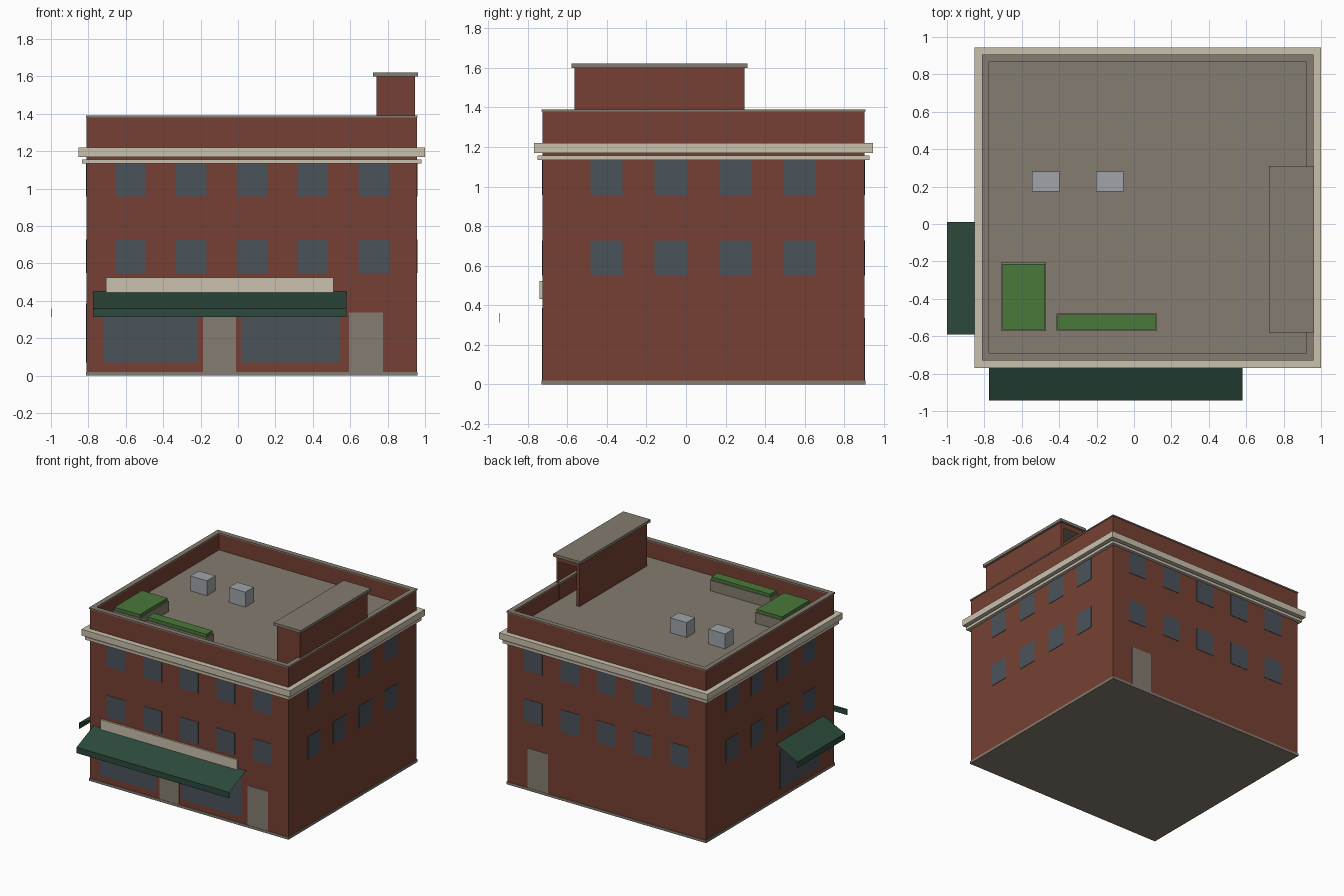
import bpy
import bmesh

cube = bpy.data.objects.get("Cube")
if cube:
    bpy.data.objects.remove(cube, do_unlink=True)


def material(name, rgb):
    linear = [(c / 255 / 12.92 if c < 11 else ((c / 255 + 0.055) / 1.055) ** 2.4) for c in rgb]
    m = bpy.data.materials.new(name)
    m.use_nodes = True
    m.diffuse_color = (*linear, 1)
    m.node_tree.nodes["Principled BSDF"].inputs["Base Color"].default_value = (*linear, 1)
    return m


BRICK = material("brick red", (118, 64, 51))
STONE = material("grey stone", (133, 124, 112))
CREAM = material("cream trim", (202, 193, 174))
GLASS = material("slate glass", (74, 83, 91))
CANVAS = material("dark green canvas", (44, 74, 60))
GRASS = material("grass green", (74, 120, 58))
METAL = material("light metal", (160, 165, 170))

# Building footprint: centre and half sizes
CX, CY, HX, HY = 0.0735, 0.088, 0.8825, 0.814
LEFT, RIGHT, FRONT, BACK = CX - HX, CX + HX, CY - HY, CY + HY
DECK = 1.25


def mesh(name, verts, faces, *mats):
    me = bpy.data.meshes.new(name)
    me.from_pydata(verts, [], faces)
    for m in mats:
        me.materials.append(m)
    ob = bpy.data.objects.new(name, me)
    bpy.context.collection.objects.link(ob)
    return ob


def box(name, mat, x, y, z):
    bm = bmesh.new()
    bmesh.ops.create_cube(bm, size=1)
    for v in bm.verts:
        v.co = [r[0] if c < 0 else r[1] for c, r in zip(v.co, (x, y, z))]
    me = bpy.data.meshes.new(name)
    bm.to_mesh(me)
    bm.free()
    me.materials.append(mat)
    ob = bpy.data.objects.new(name, me)
    bpy.context.collection.objects.link(ob)
    return ob


def loft(name, rings, close, *mats):
    """Stack footprint rectangles given as (outward offset, height)."""
    verts = [(CX + sx * (HX + o), CY + sy * (HY + o), z)
             for o, z in rings
             for sx, sy in ((-1, -1), (1, -1), (1, 1), (-1, 1))]
    n = len(rings)
    faces = []
    for r in range(n if close else n - 1):
        a, b = 4 * r, 4 * ((r + 1) % n)
        faces += [(a + i, a + (i + 1) % 4, b + (i + 1) % 4, b + i) for i in range(4)]
    if not close:
        faces += [(3, 2, 1, 0), tuple(range(4 * n - 4, 4 * n))]
    return mesh(name, verts, faces, *mats)


# Main shell with sunken roof deck; the last face is the deck
shell = loft("brick_shell", [(0, 0.02), (0, 1.38), (-0.03, 1.38), (-0.03, DECK)], False, BRICK, STONE)
shell.data.polygons[-1].material_index = 1
loft("base_plinth", [(0.005, 0), (0.005, 0.02)], False, STONE)
loft("parapet_coping", [(0.005, 1.38), (0.005, 1.39), (-0.035, 1.39), (-0.035, 1.38)], True, STONE)

# Cornice bands
for name, off, low, high in (("upper_cornice", 0.043, 1.17, 1.22),
                             ("lower_cornice", 0.025, 1.135, 1.157)):
    loft(name, [(0, low), (off, low), (off, high), (0, high)], True, CREAM)

# Thin plates on the walls
T = 0.003
WALLS = {"front": (1, FRONT), "back": (1, BACK), "left": (0, RIGHT), "right": (0, LEFT)}


def plate(name, mat, wall, low, high, bottom, top):
    axis, pos = WALLS[wall]
    depth, width = (pos - T, pos + T), (low, high)
    x, y = (depth, width) if axis == 0 else (width, depth)
    box(name, mat, x, y, (bottom, top))


for wall, (axis, _) in WALLS.items():
    count, start = (5, -0.575) if axis else (4, -0.402)
    for floor, bottom in enumerate((0.55, 0.957)):
        for i in range(count):
            c = start + 0.325 * i
            plate(f"{wall}_window_{floor + 1}_{i + 1}", GLASS, wall,
                  c - 0.081, c + 0.081, bottom, bottom + 0.177)

# Shop windows and doors
plate("shop_window_a", GLASS, "front", -0.72, -0.215, 0.07, 0.387)
plate("shop_window_b", GLASS, "front", 0.015, 0.545, 0.07, 0.387)
plate("side_shop_window", GLASS, "right", -0.54, -0.04, 0.07, 0.387)
plate("shop_door", STONE, "front", -0.188, -0.012, 0.01, 0.337)
plate("side_door", STONE, "front", 0.594, 0.775, 0.01, 0.337)
plate("back_door", STONE, "back", 0.594, 0.775, 0.01, 0.337)

# Blank sign board
box("sign_board", CREAM, (-0.705, 0.51), (FRONT - 0.014, FRONT), (0.433, 0.524))

# Awnings: hanging valance plus a thin sloped sheet
box("front_valance", CANVAS, (-0.775, 0.58), (-0.943, -0.939), (0.313, 0.36))
box("side_valance", CANVAS, (-1, -0.996), (-0.59, 0.01), (0.313, 0.36))
mesh("front_awning_sheet",
     [(-0.775, -0.941, 0.36), (0.58, -0.941, 0.36), (0.58, FRONT, 0.45), (-0.775, FRONT, 0.45)],
     [(3, 2, 1, 0)], CANVAS)
mesh("side_awning_sheet",
     [(-1, 0.01, 0.36), (-1, -0.59, 0.36), (LEFT, -0.59, 0.45), (LEFT, 0.01, 0.45)],
     [(0, 1, 2, 3)], CANVAS)

# Roof stair house: open walls around a doorway at the back
path = [(0.765, 0.295), (0.74, 0.295), (0.74, -0.563),
        (0.946, -0.563), (0.946, 0.295), (0.92, 0.295)]
n = len(path)
verts = [(x, y, z) for z in (DECK, 1.6) for x, y in path]
verts += [(path[-1][0], path[-1][1], 1.56), (path[0][0], path[0][1], 1.56)]
faces = [(i, i + 1, n + i + 1, n + i) for i in range(n - 1)]
faces.append((2 * n, 2 * n + 1, n, 2 * n - 1))
mesh("stair_house_walls", verts, faces, BRICK)
box("stair_house_roof", STONE, (0.722, 0.963), (-0.58, 0.311), (1.6, 1.622))

# Roof planters with grass tops
for name, x, y in (("large_planter", (-0.71, -0.47), (-0.572, -0.207)),
                   ("long_planter", (-0.415, 0.122), (-0.572, -0.478))):
    box(name, STONE, x, y, (DECK, 1.335))
    box(name + "_grass", GRASS, (x[0] + 0.007, x[1] - 0.007), (y[0] + 0.007, y[1] - 0.007), (1.33, 1.36))

# Roof vents
for i, x in enumerate((-0.545, -0.203)):
    box(f"roof_vent_{i + 1}", METAL, (x, x + 0.146), (0.175, 0.282), (DECK, 1.37))
